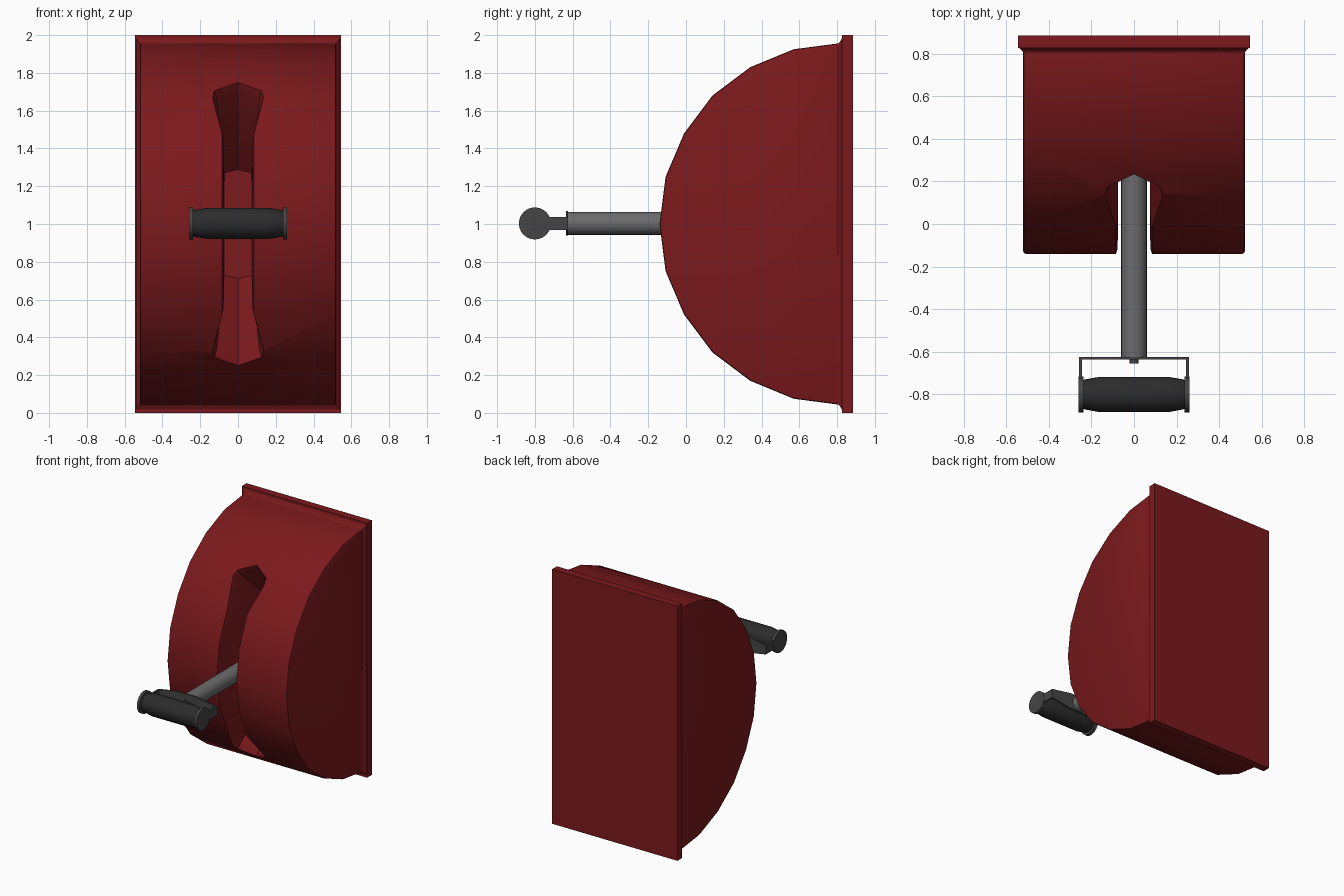
import bpy, bmesh, math
from mathutils import Matrix

if "Cube" in bpy.data.objects:
    bpy.data.objects.remove(bpy.data.objects["Cube"])


def material(name, rgb):
    m = bpy.data.materials.new(name)
    m.diffuse_color = (*rgb, 1)
    m.use_nodes = True
    m.node_tree.nodes["Principled BSDF"].inputs["Base Color"].default_value = m.diffuse_color
    return m


RED = material("red_paint", (0.20, 0.01, 0.012))
STEEL = material("steel", (0.15, 0.15, 0.15))
DARK = material("dark_metal", (0.06, 0.06, 0.06))
RUBBER = material("rubber", (0.025, 0.025, 0.025))


def loft(name, loops, mat=None):
    """Join equal-length closed loops with quads and cap both ends."""
    bm = bmesh.new()
    rings = [[bm.verts.new(p) for p in loop] for loop in loops]
    n = len(rings[0])
    for a, b in zip(rings, rings[1:]):
        for i in range(n):
            bm.faces.new((a[i], a[(i + 1) % n], b[(i + 1) % n], b[i]))
    bm.faces.new(rings[0])
    bm.faces.new(rings[-1])
    bmesh.ops.recalc_face_normals(bm, faces=bm.faces)
    me = bpy.data.meshes.new(name)
    bm.to_mesh(me)
    bm.free()
    ob = bpy.data.objects.new(name, me)
    bpy.context.collection.objects.link(ob)
    if mat:
        me.materials.append(mat)
    return ob


def smooth(ob, angle=30):
    bpy.ops.object.select_all(action='DESELECT')
    ob.select_set(True)
    bpy.context.view_layer.objects.active = ob
    bpy.ops.object.shade_smooth_by_angle(angle=math.radians(angle))


def lathe(name, sections, axis, centre, mat, sides=24):
    """Round solid along x or y from (position, radius) sections."""
    loops = []
    for t, r in sections:
        ring = []
        for i in range(sides):
            a = math.tau * i / sides
            u, v = r * math.cos(a), r * math.sin(a)
            p = (t, u, v) if axis == 'x' else (u, t, v)
            ring.append(tuple(c + d for c, d in zip(p, centre)))
        loops.append(ring)
    ob = loft(name, loops, mat)
    smooth(ob)
    return ob


def rect(y, x, z):
    return [(-x, y, 1 - z), (x, y, 1 - z), (x, y, 1 + z), (-x, y, 1 + z)]


# Mounting plate and the flared skirt joining it to the housing
loft("mounting_plate", [rect(0.825, 0.545, 1.0), rect(0.885, 0.545, 1.0)], RED)
skirt = loft("housing_skirt", [rect(0.795, 0.515, 0.95), rect(0.812, 0.525, 0.96),
                               rect(0.828, 0.54, 0.988)], RED)

# Drum-shaped housing
half = [(0.84, 0.952), (0.80, 0.955), (0.57, 0.925), (0.34, 0.83), (0.14, 0.68),
        (-0.01, 0.48), (-0.108, 0.25)]
profile = half + [(-0.14, 0)] + [(y, -z) for y, z in reversed(half)]
housing = loft("housing", [[(x, y, 1 + z) for y, z in profile] for x in (-0.52, 0.52)], RED)
bev = housing.modifiers.new("edge_bevel", 'BEVEL')
bev.width, bev.segments, bev.limit_method = 0.012, 2, 'ANGLE'
bev.angle_limit = math.radians(60)


def surface_y(z):
    pts = sorted((h, y) for y, h in half + [(-0.14, 0)])
    for (z0, y0), (z1, y1) in zip(pts, pts[1:]):
        if z0 <= z <= z1:
            return y0 + (y1 - y0) * (z - z0) / (z1 - z0)


# Lever slot: flared ends, chamfered lip, walls converging on the pivot
quarter = [(0.125, 0.705), (0.135, 0.67), (0.085, 0.48), (0.085, 0.25)]
right = quarter + [(0.085, 0)] + [(x, -z) for x, z in reversed(quarter)]
outline = [(0, 0.75)] + right + [(0, -0.75)] + [(-x, z) for x, z in reversed(right)]
sgn = lambda v, m: math.copysign(m, v) if v else 0
mouth = [(x, -0.3, 1 + z) for x, z in outline]
lip = [(x, surface_y(abs(z)), 1 + z) for x, z in outline]
inner = [(x * 0.9, surface_y(abs(z)) + 0.025, 1 + z * 0.935) for x, z in outline]
back = [(sgn(x, 0.072), 0.62, 1 + z * 0.385) for x, z in outline]
cutter = loft("slot_cutter", [mouth, lip, inner, back])
cutter.hide_render = True
cutter.hide_viewport = False
cut = housing.modifiers.new("slot", 'BOOLEAN')
cut.operation, cut.solver, cut.object = 'DIFFERENCE', 'EXACT', cutter

# Apply the cut so the cutter can be removed
deps = bpy.context.evaluated_depsgraph_get()
housing_mesh = bpy.data.meshes.new_from_object(housing.evaluated_get(deps))
housing.modifiers.clear()
housing.data = housing_mesh
bpy.data.objects.remove(cutter)
smooth(housing)

# Lever shaft and end bolt
C = (0, 0, 1.003)
lathe("lever_shaft", [(-0.627, 0.06), (0.63, 0.06)], 'y', C, STEEL)
lathe("lever_bolt", [(-0.655, 0.022), (-0.62, 0.022)], 'y', C, DARK, 12)

# Handle bracket: cross plate tapering outwards, plus two side arms
plate = [(-0.257, -0.035), (-0.08, -0.065), (0.08, -0.065), (0.257, -0.035),
         (0.257, 0.035), (0.08, 0.065), (-0.08, 0.065), (-0.257, 0.035)]
loft("handle_bracket", [[(x, y, 1.003 + z) for x, z in plate] for y in (-0.636, -0.624)], DARK)
for s, side in ((-1, "left"), (1, "right")):
    arm = [(-0.80, -0.035), (-0.63, -0.035), (-0.63, 0.035), (-0.80, 0.035)]
    loft(f"bracket_arm_{side}", [[(s * x, y, 1.003 + z) for y, z in arm]
                                 for x in (0.243, 0.257)], DARK)
    lathe(f"handle_end_cap_{side}", [(s * 0.238, 0.085), (s * 0.260, 0.085)],
          'x', (0, -0.80, 1.003), DARK)

# Barrel-shaped grip
lathe("handle_grip", [(-0.24, 0.066), (-0.232, 0.07), (-0.16, 0.083), (0.16, 0.083),
                      (0.232, 0.07), (0.24, 0.066)], 'x', (0, -0.80, 1.003), RUBBER)
